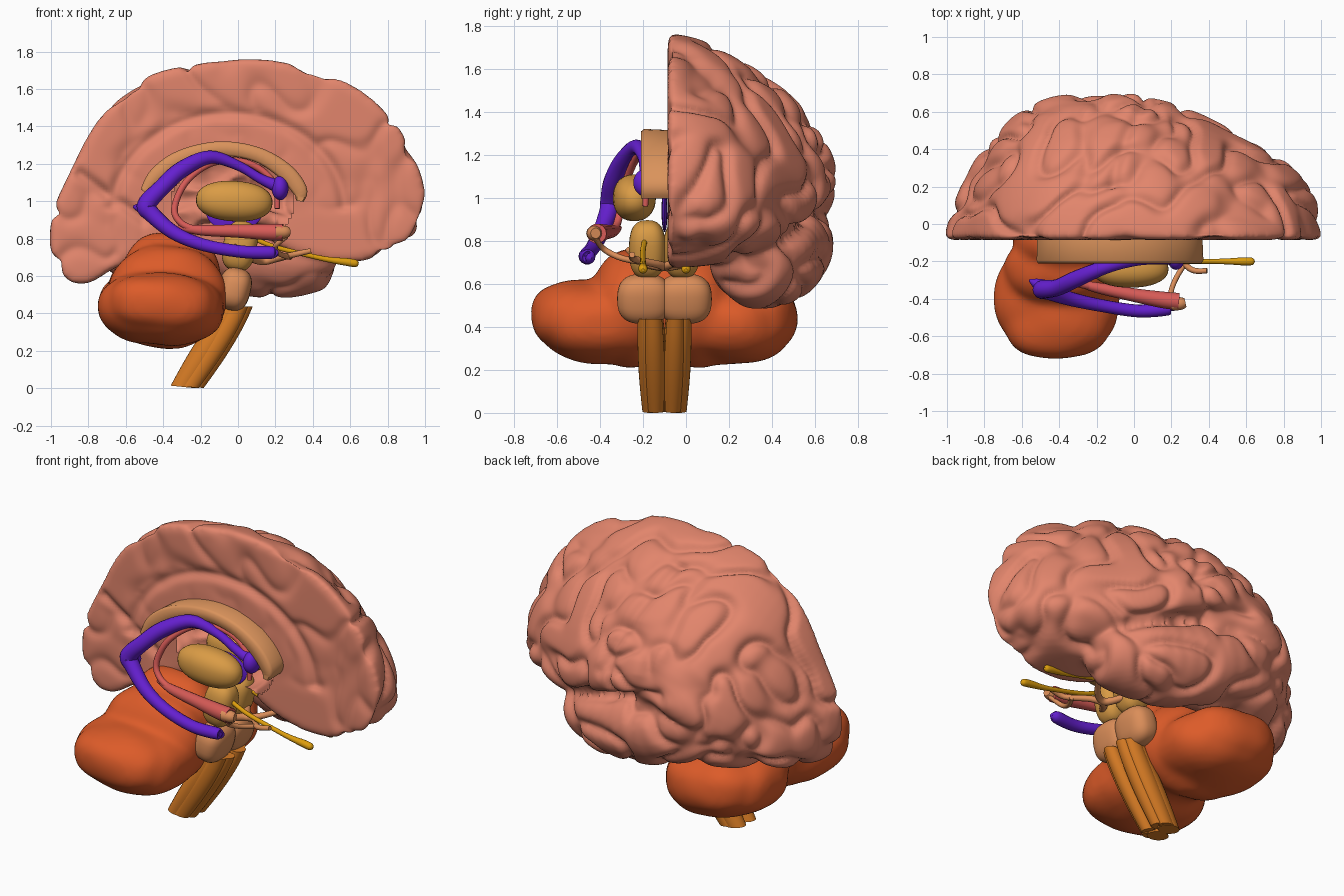
import bpy, bmesh, math
from mathutils import Vector, Matrix, noise

if "Cube" in bpy.data.objects:
    bpy.data.objects.remove(bpy.data.objects["Cube"])

MID = -0.1  # y of the midline plane


def mat(name, rgb):
    m = bpy.data.materials.new(name)
    m.diffuse_color = (*rgb, 1)
    m.use_nodes = True
    m.node_tree.nodes["Principled BSDF"].inputs["Base Color"].default_value = m.diffuse_color
    return m


CORTEX = mat("cortex_pink", (.76, .235, .15))
CEREB = mat("cerebellum_orange", (.72, .105, .022))
PURPLE = mat("ventricle_purple", (.13, .014, .63))
TAN = mat("callosum_tan", (.70, .29, .105))
GOLD = mat("thalamus_gold", (.70, .33, .06))
YELLOW = mat("nerve_yellow", (.72, .34, .004))
BROWN = mat("medulla_brown", (.68, .20, .018))
PEACH = mat("pons_peach", (.71, .27, .10))
RED = mat("fornix_red", (.68, .105, .095))


def finish(name, mesh, material, angle=50):
    ob = bpy.data.objects.new(name, mesh)
    bpy.context.collection.objects.link(ob)
    mesh.materials.clear()
    mesh.materials.append(material)
    bpy.ops.object.select_all(action='DESELECT')
    ob.select_set(True)
    bpy.context.view_layer.objects.active = ob
    bpy.ops.object.shade_smooth_by_angle(angle=math.radians(angle))
    return ob


def to_mesh(bm, name):
    bmesh.ops.recalc_face_normals(bm, faces=bm.faces)
    me = bpy.data.meshes.new(name)
    bm.to_mesh(me)
    bm.free()
    return me


def catmull(pts, n):
    """Smooth interpolation through tuples of any length."""
    out = []
    for i in range(len(pts) - 1):
        a, b, c, d = (pts[max(0, min(len(pts) - 1, i + k))] for k in (-1, 0, 1, 2))
        for j in range(n):
            t = j / n
            out.append([.5 * (2*q + (r-p)*t + (2*p-5*q+4*r-s)*t*t + (3*q-p-3*r+s)*t**3)
                        for p, q, r, s in zip(a, b, c, d)])
    return out + [list(pts[-1])]


def flip(pts):
    return [(p[0], 2 * MID - p[1], *p[2:]) for p in pts]


def tube(name, pts, material):
    """Round tube through (x, y, z, radius) points."""
    cu = bpy.data.curves.new(name, 'CURVE')
    cu.dimensions = '3D'
    cu.bevel_depth = 1
    cu.bevel_resolution = 5
    cu.use_fill_caps = True
    path = catmull(pts, 6)
    sp = cu.splines.new('POLY')
    sp.points.add(len(path) - 1)
    for p, q in zip(sp.points, path):
        p.co = (*q[:3], 1)
        p.radius = max(q[3], .002)
    tmp = bpy.data.objects.new("tmp", cu)
    bpy.context.collection.objects.link(tmp)
    dg = bpy.context.evaluated_depsgraph_get()
    me = bpy.data.meshes.new_from_object(tmp.evaluated_get(dg))
    bpy.data.objects.remove(tmp)
    return finish(name, me, material)


def ball(bm, c, r, tilt=0, power=1):
    """Ellipsoid; power below 1 makes it boxier."""
    new = bmesh.ops.create_uvsphere(bm, u_segments=36, v_segments=20, radius=1)["verts"]
    m = Matrix.Translation(c) @ Matrix.Rotation(tilt, 4, 'Y') @ Matrix.Diagonal((*r, 1))
    for v in new:
        v.co = m @ Vector([math.copysign(abs(k)**power, k) for k in v.co])


def blob(name, c, r, material, tilt=0, power=1):
    bm = bmesh.new()
    ball(bm, c, r, tilt, power)
    return finish(name, to_mesh(bm, name), material)


def fuse(bm, voxel, smooth):
    """Voxel union and smoothing of overlapping closed shapes."""
    tmp = bpy.data.objects.new("tmp", to_mesh(bm, "tmp"))
    bpy.context.collection.objects.link(tmp)
    r = tmp.modifiers.new("r", 'REMESH')
    r.mode = 'VOXEL'
    r.voxel_size = voxel
    s = tmp.modifiers.new("s", 'SMOOTH')
    s.factor, s.iterations = .5, smooth
    dg = bpy.context.evaluated_depsgraph_get()
    me = bpy.data.meshes.new_from_object(tmp.evaluated_get(dg))
    bpy.data.objects.remove(tmp)
    return me


def seg_dist(x, z, a, b):
    p, a, b = Vector((x, z)), Vector(a), Vector(b)
    t = max(0, min(1, (p - a).dot(b - a) / (b - a).length_squared))
    return (p - a - (b - a) * t).length


# cerebral hemisphere: cross-sections (x, top z, bottom z, side y)
secs = [(-.995, .87, .76, -.04), (-.965, .99, .66, .07), (-.9, 1.13, .585, .23), (-.8, 1.33, .575, .40),
        (-.65, 1.54, .66, .56), (-.45, 1.67, .76, .665), (-.2, 1.725, .85, .695), (.05, 1.75, .85, .675),
        (.3, 1.725, .74, .6), (.5, 1.665, .69, .505), (.7, 1.55, .70, .405), (.85, 1.39, .75, .30),
        (.95, 1.19, .83, .19), (.99, 1.05, .92, .04)]
Y0, K = -.086, 28
bm = bmesh.new()
rings = []
for x, zt, zb, w in catmull(secs, 4):
    zc = zb + .27 * (zt - zb)
    ring = []
    for k in range(K + 1):
        t = -math.cos(math.pi * k / K)
        f = (1 - t**1.6)**.6 if t > 0 else (1 - (-t)**2.6)**.5
        z = zc + t * (zt - zc if t > 0 else zc - zb)
        ring.append(bm.verts.new((x, Y0 + (w - Y0) * f, z)))
    rings.append(ring)
for a, b in zip(rings, rings[1:]):
    for k in range(K + 1):
        j = (k + 1) % (K + 1)
        bm.faces.new((a[k], a[j], b[j], b[k]))
bm.faces.new(rings[0])
bm.faces.new(rings[-1])
# temporal lobe
for x, y, z, r in catmull([(.37, .31, .70, .18), (.2, .36, .71, .22), (-.08, .41, .76, .23),
                           (-.35, .40, .83, .235), (-.55, .30, .83, .235)], 4):
    ball(bm, (x, y, z), (r, r * 1.12, r))
me = fuse(bm, .0145, 9)
# gyri and sulci
for v, n in [(v, v.normal.copy()) for v in me.vertices]:
    p = v.co.copy()
    q = p + noise.noise_vector(p * 2.5) * .12
    g = math.exp(-(abs(noise.noise(q * 4.3 + Vector((3.1, 7.7, 1.3)))) / .17)**1.5)
    e = math.hypot((p.x + .05) / .62, (p.z - .95) / .52)
    arch = math.exp(-((e - 1) / .05)**2) if p.z > .95 else 0
    e2 = math.exp(-(seg_dist(p.x, p.z, (-.5, .9), (-.85, 1.15)) / .025)**2)
    inner = -.02 * (g if e > 1.05 else .3 * g) - .03 * max(arch, e2)
    outer = .014 - .042 * g
    if p.y > .2:
        sylvian = seg_dist(p.x, p.z, (.42, .82), (-.28, 1.06))
        central = seg_dist(p.x, p.z, (-.14, 1.7), (.12, 1.1))
        outer -= .035 * math.exp(-(sylvian / .035)**2) + .025 * math.exp(-(central / .03)**2)
    k = max(0, min(1, (n.y + .9) / .7))
    k = k * k * (3 - 2 * k)
    v.co = p + n * (inner * (1 - k) + outer * k)
# opening in the inner wall around the deep parts
bm = bmesh.new()
bm.from_mesh(me)
for i in range(2):
    bmesh.ops.smooth_vert(bm, verts=bm.verts, factor=.5, use_axis_x=True, use_axis_y=True, use_axis_z=True)
gone = []
for f in bm.faces:
    c = f.calc_center_median()
    if c.y < .3 and f.normal.y < -.25 and math.hypot((c.x + .03) / .33, (c.z - .99) / .23) < 1:
        gone.append(f)
bmesh.ops.delete(bm, geom=gone, context='FACES')
bm.to_mesh(me)
bm.free()
finish("cerebral_hemisphere", me, CORTEX, 180)

# cerebellum: two boxy lobes and a middle ridge
bm = bmesh.new()
for s in (-1, 1):
    ball(bm, (-.41, MID + s * .29, .425), (.34, .30, .195), .06, .85)
    ball(bm, (-.41, MID + s * .39, .45), (.29, .23, .165), .06, .8)
    ball(bm, (-.38, MID + s * .15, .49), (.32, .20, .275), .1, .9)
ball(bm, (-.36, MID, .54), (.28, .18, .295), .1, .9)
me = fuse(bm, .02, 10)
for v, n in [(v, v.normal.copy()) for v in me.vertices]:
    v.co += n * .015 * noise.noise(v.co * 5)
finish("cerebellum", me, CEREB, 80)

# corpus callosum: arched band
band = catmull([(-.5, 1.05, .025), (-.43, 1.14, .045), (-.3, 1.23, .045), (-.1, 1.28, .04),
                (.1, 1.25, .04), (.25, 1.16, .045), (.33, 1.06, .04), (.33, 1.0, .02)], 5)
bm = bmesh.new()
rings = []
for i, (x, z, h) in enumerate(band):
    a, b = band[max(i - 1, 0)], band[min(i + 1, len(band) - 1)]
    nrm = Vector((a[1] - b[1], b[0] - a[0])).normalized() * h
    rings.append([bm.verts.new((x + s * nrm.x, y, z + s * nrm.y))
                  for s, y in ((.7, -.21), (1, -.195), (.85, -.07), (-1, -.07), (-1, -.195), (-.7, -.21))])
for a, b in zip(rings, rings[1:]):
    for k in range(6):
        bm.faces.new((a[k], a[k - 1], b[k - 1], b[k]))
bm.faces.new(rings[0])
bm.faces.new(rings[-1])
finish("corpus_callosum", to_mesh(bm, "callosum"), TAN, 60)

# ventricles
tube("lateral_ventricle", [(.2, -.455, .725, .012), (.18, -.455, .725, .034), (.02, -.465, .73, .034),
     (-.18, -.435, .765, .034), (-.34, -.40, .83, .038), (-.46, -.36, .93, .045), (-.49, -.35, .98, .05),
     (-.41, -.34, 1.07, .045), (-.3, -.29, 1.17, .045), (-.15, -.23, 1.235, .036), (0, -.2, 1.19, .026),
     (.12, -.19, 1.12, .026), (.2, -.185, 1.085, .035)], PURPLE)
tube("ventricle_back_horn", [(-.46, -.35, .96, .05), (-.52, -.32, .965, .03), (-.56, -.3, .97, .006)], PURPLE)
blob("ventricle_front_horn", (.225, -.185, 1.07), (.045, .06, .065), PURPLE)
blob("third_ventricle", (-.02, MID, .94), (.15, .014, .1), PURPLE)

# fornix and hippocampus
tube("fornix", [(-.2, -.34, .84, .02), (-.3, -.32, .88, .018), (-.34, -.3, .96, .018),
     (-.28, -.27, 1.1, .018), (-.15, -.22, 1.2, .018), (0, -.18, 1.215, .018), (.12, -.17, 1.17, .018),
     (.2, -.18, 1.08, .017), (.21, -.19, .96, .014)], RED)
tube("hippocampus", [(-.32, -.31, .86, .012), (-.2, -.34, .845, .028), (0, -.38, .84, .036),
     (.15, -.405, .835, .044), (.24, -.415, .833, .046)], RED)
tube("hippocampus_tip", [(.2, -.43, .835, .034), (.25, -.425, .835, .034), (.275, -.42, .835, .024)], PEACH)
tube("limbic_strand", [(.26, -.42, .81, .012), (.2, -.38, .76, .014), (.22, -.3, .72, .014),
     (.28, -.2, .70, .014)], PEACH)

# paired deep parts and brainstem
for side, s in (("right", -1), ("left", 1)):
    def both(pts):
        return pts if s < 0 else flip(pts)
    blob(side + "_thalamus", (-.02, MID + s * .14, 1.0), (.205, .1, .108), GOLD, .06, .9)
    blob(side + "_midbrain", (.01, MID + s * .08, .76), (.09, .085, .135), GOLD, .2, .75)
    tube(side + "_olfactory_tract", both([(.06, -.19, .81, .012), (.2, -.2, .755, .013), (.4, -.2, .705, .013),
         (.5, -.2, .685, .016), (.58, -.2, .675, .021), (.63, -.2, .667, .02), (.645, -.2, .665, .006)]), YELLOW)
    tube(side + "_optic_nerve", both([(-.02, -.27, .76, .014), (.06, -.2, .70, .018), (.13, -.11, .68, .022),
         (.2, -.13, .69, .018), (.3, -.24, .715, .016), (.39, -.25, .735, .014)]), PEACH)
    blob(side + "_pons", (-.02, MID + s * .095, .53), (.088, .125, .115), PEACH, .25, .75)
    # medulla columns: sheared tapered cylinders
    for nm, x, off, rx, ry in (("front", .035, .052, .05, .046), ("side", 0, .09, .06, .04),
                               ("back", -.035, .06, .08, .062)):
        bm = bmesh.new()
        bmesh.ops.create_cone(bm, cap_ends=True, segments=24, radius1=.85, radius2=1, depth=1)
        bmesh.ops.subdivide_edges(bm, edges=[e for e in bm.edges if abs(e.verts[0].co.z - e.verts[1].co.z) > .5], cuts=6)
        for v in bm.verts:
            t = v.co.z + .5
            bulge = .88 + .25 * math.sin(math.pi * min(1, t * .9 + .1))
            v.co = (x - .26 * (1 - t)**1.1 + v.co.x * rx * bulge,
                    MID + s * off * (.78 + .22 * t) + v.co.y * ry * bulge, .007 + .43 * t - v.co.x * .008 * (1 - t))
        finish(f"{side}_medulla_{nm}", to_mesh(bm, nm), BROWN, 40)
